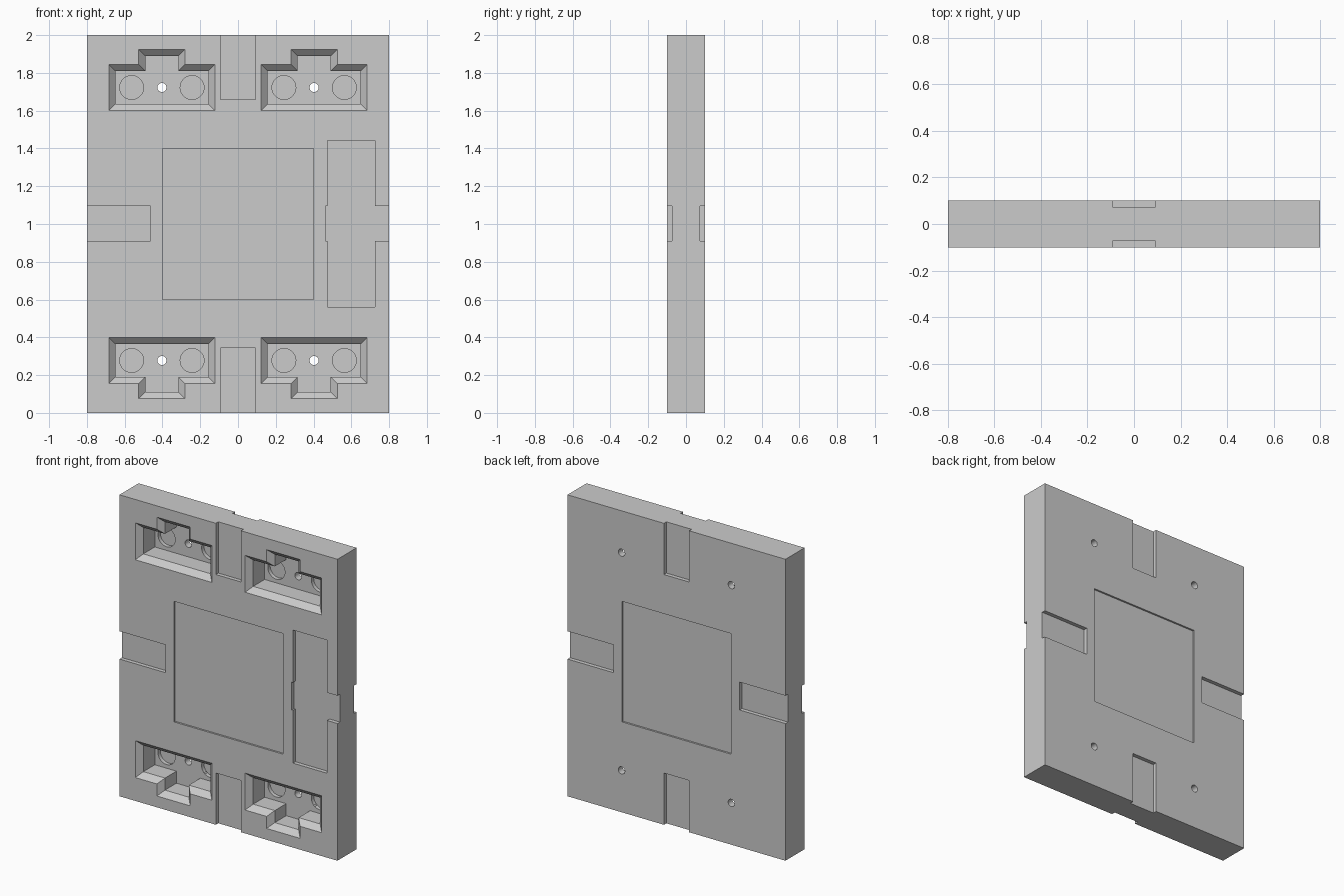
import bpy, bmesh, math

if "Cube" in bpy.data.objects:
    bpy.data.objects.remove(bpy.data.objects["Cube"])

W, T, H = 0.8, 0.1, 2.0          # half width, half thickness, height
SLOT, PANEL = 0.026, 0.012       # recess depths


def loft(name, rings):
    """Solid through matching XZ outlines, each given as (y, points)."""
    bm = bmesh.new()
    loops = [[bm.verts.new((x, y, z)) for x, z in pts] for y, pts in rings]
    n = len(loops[0])
    for a, b in zip(loops, loops[1:]):
        for i in range(n):
            j = (i + 1) % n
            bm.faces.new((a[i], a[j], b[j], b[i]))
    bm.faces.new(loops[0])
    bm.faces.new(loops[-1])
    bmesh.ops.recalc_face_normals(bm, faces=bm.faces)
    mesh = bpy.data.meshes.new(name)
    bm.to_mesh(mesh)
    bm.free()
    ob = bpy.data.objects.new(name, mesh)
    bpy.context.collection.objects.link(ob)
    return ob


def rect(x0, x1, z0, z1):
    return [(x0, z0), (x1, z0), (x1, z1), (x0, z1)]


def circle(cx, cz, r, n=48):
    return [(cx + r * math.cos(math.tau * i / n), cz + r * math.sin(math.tau * i / n))
            for i in range(n)]


def tee(cx, cz, up, e):
    """T-shaped pocket outline, grown outward by e; the tab points along up."""
    a, b, h, t = 0.246 + e, 0.0875 + e, 0.0875 + e, 0.1675 + e
    pts = [(-a, -h), (a, -h), (a, h), (b, h), (b, t), (-b, t), (-b, h), (-a, h)]
    return [(cx + x, cz + up * z) for x, z in pts]


plate = loft("plate", [(-T, rect(-W, W, 0, H)), (T, rect(-W, W, 0, H))])


def cut(rings):
    cutter = loft("cutter", rings)
    cutter.hide_render = True
    mod = plate.modifiers.new("cut", 'BOOLEAN')
    mod.operation, mod.solver, mod.object = 'DIFFERENCE', 'EXACT', cutter
    bpy.context.view_layer.objects.active = plate
    bpy.ops.object.modifier_apply(modifier=mod.name)
    bpy.data.objects.remove(cutter)


def recess(side, pts, depth):
    cut([(side * (T + 0.05), pts), (side * (T - depth), pts)])


# Edge slots and centre panel on both faces
right_slot = rect(0.463, 0.9, 0.91, 1.095)
side_panel = [(0.463, 0.91), (0.473, 0.91), (0.473, 0.56), (0.725, 0.56),
              (0.725, 0.91), (0.9, 0.91), (0.9, 1.095), (0.725, 1.095),
              (0.725, 1.443), (0.473, 1.443), (0.473, 1.095), (0.463, 1.095)]
for side in (-1, 1):
    recess(side, rect(-0.4, 0.4, 0.6, 1.4), PANEL)
    recess(side, rect(-0.093, 0.092, 1.66, 2.1), SLOT)
    recess(side, rect(-0.093, 0.092, -0.1, 0.343), SLOT)
    recess(side, rect(-0.9, -0.463, 0.91, 1.095), SLOT)
    recess(side, side_panel if side < 0 else right_slot, SLOT)

# Four chamfered pockets with magnet seats and a through hole each
for cx in (-0.403, 0.403):
    for up in (-1, 1):
        cz = 1 + up * 0.7225
        cut([(-0.135, tee(cx, cz, up, 0.07)), (-0.065, tee(cx, cz, up, 0)),
             (0.055, tee(cx, cz, up, 0))])
        for dx in (-0.16, 0.16):
            seat = circle(cx + dx, cz, 0.063)
            cut([(0.03, seat), (0.08, seat)])
        hole = circle(cx, cz, 0.024, 32)
        cut([(0.0, hole), (0.2, hole)])

plate.select_set(True)
bpy.context.view_layer.objects.active = plate
bpy.ops.object.shade_smooth_by_angle(angle=math.radians(30))
